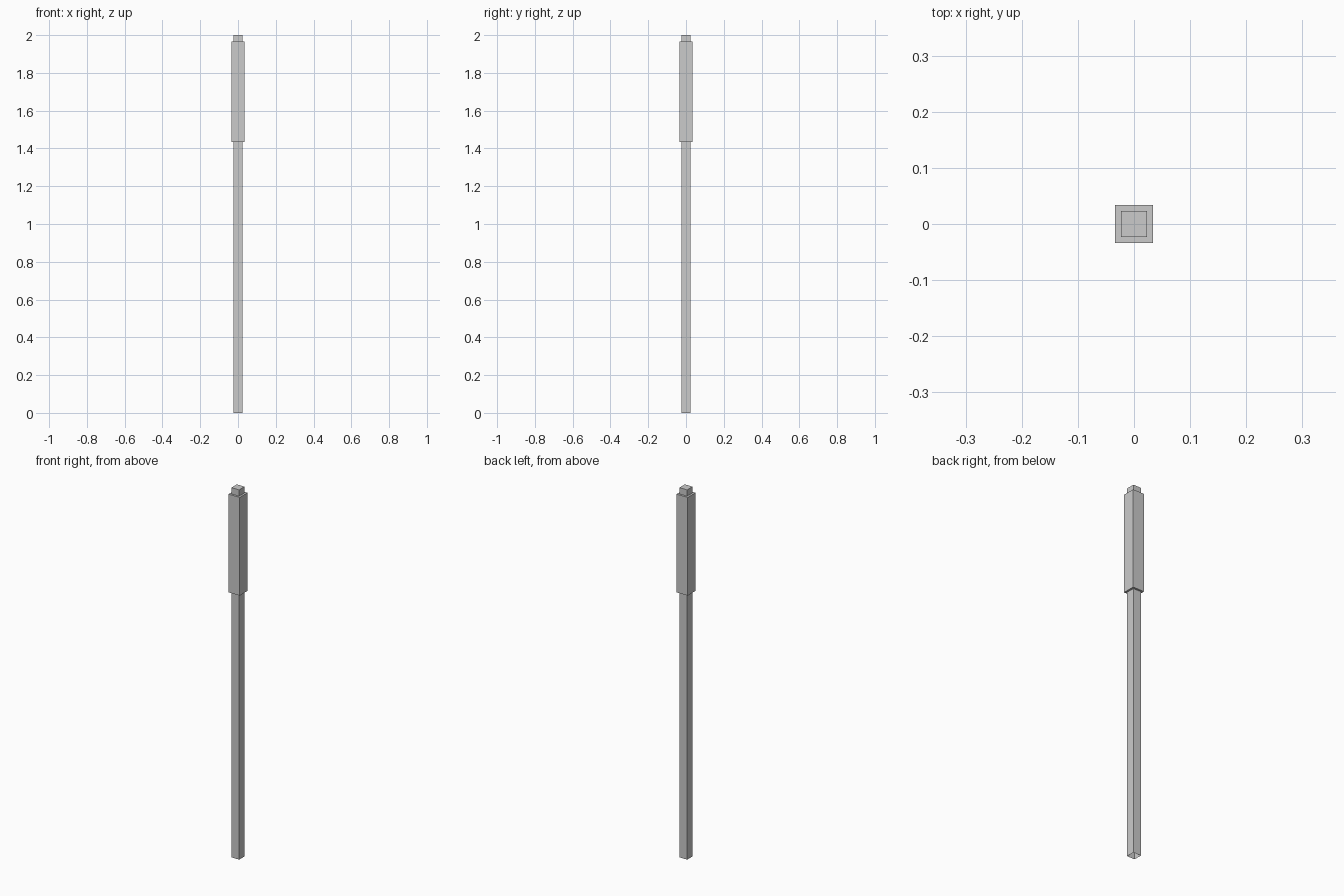
import bpy, bmesh

if "Cube" in bpy.data.objects:
    bpy.data.objects.remove(bpy.data.objects["Cube"])

def square_post(name, half, z0, z1, open_bottom=False):
    bm = bmesh.new()
    bmesh.ops.create_cube(bm, size=1)
    for v in bm.verts:
        v.co = (v.co.x * 2 * half, v.co.y * 2 * half, z1 if v.co.z > 0 else z0)
    bm.normal_update()
    if open_bottom:
        bottom = [f for f in bm.faces if f.normal.z < -0.5]
        bmesh.ops.delete(bm, geom=bottom, context='FACES_ONLY')
    mesh = bpy.data.meshes.new(name)
    bm.to_mesh(mesh)
    bm.free()
    obj = bpy.data.objects.new(name, mesh)
    bpy.context.collection.objects.link(obj)
    return obj

# Slender square shaft, open underneath
square_post("shaft", 0.023, 0.0, 2.0, open_bottom=True)

# Thicker square sleeve near the top
square_post("sleeve", 0.0335, 1.435, 1.966)
